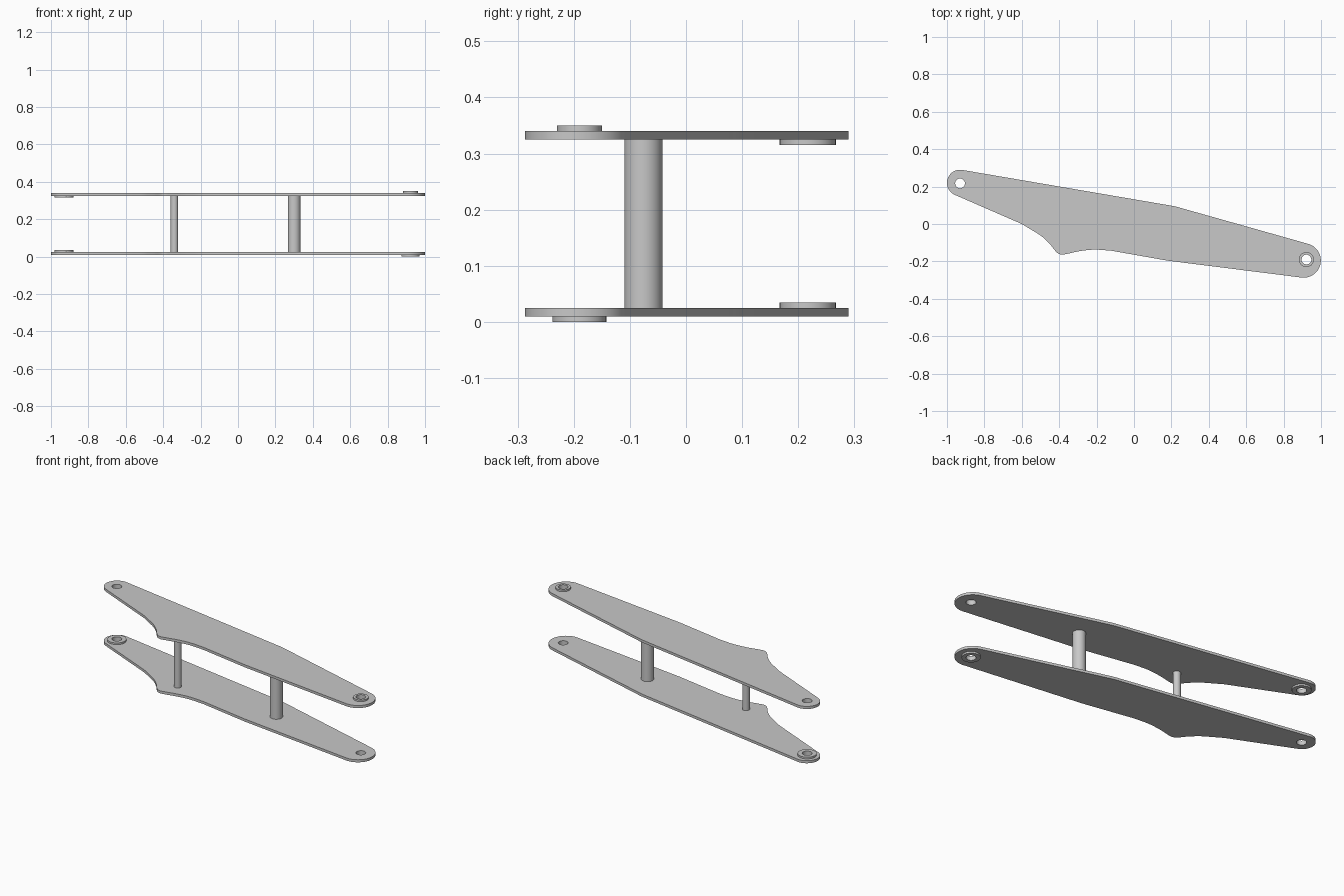
import bpy
import bmesh
from math import cos, sin, radians
from mathutils import Vector

cube = bpy.data.objects.get("Cube")
if cube:
    bpy.data.objects.remove(cube, do_unlink=True)

grey = bpy.data.materials.new("light grey metal")
grey.use_nodes = True
grey.diffuse_color = (0.58, 0.58, 0.58, 1)
grey.node_tree.nodes["Principled BSDF"].inputs["Base Color"].default_value = (0.58, 0.58, 0.58, 1)

LEFT_PIVOT = (-0.93, 0.217)
RIGHT_PIVOT = (0.922, -0.19)
HOLE = 0.026
THICK = 0.015


def arc(center, radius, start, end, steps=24):
    angles = [radians(start + (end - start) * i / steps) for i in range(steps + 1)]
    return [(center[0] + radius * cos(a), center[1] + radius * sin(a)) for a in angles]


def circle(center, radius):
    return arc(center, radius, 0, 360, 48)[:-1]


def smooth_path(points, steps=5):
    """Catmull-Rom curve through the points."""
    p = [Vector(q) for q in points]
    p = [p[0] * 2 - p[1]] + p + [p[-1] * 2 - p[-2]]
    path = []
    for a, b, c, d in zip(p, p[1:], p[2:], p[3:]):
        for i in range(steps):
            t = i / steps
            path.append(b + (c - a) * t / 2 + (a * 2 - b * 5 + c * 4 - d) * t * t / 2
                        + (b * 3 - a - c * 3 + d) * t ** 3 / 2)
    return path + [p[-2]]


def slab(name, loops, bottom, top):
    """Solid from flat outlines; inner loops become holes."""
    curve = bpy.data.curves.new(name, "CURVE")
    curve.dimensions = "2D"
    curve.fill_mode = "BOTH"
    curve.extrude = (top - bottom) / 2
    for loop in loops:
        spline = curve.splines.new("POLY")
        spline.points.add(len(loop) - 1)
        for point, q in zip(spline.points, loop):
            point.co = (q[0], q[1], 0, 1)
        spline.use_cyclic_u = True
    temp = bpy.data.objects.new(name + " outline", curve)
    bpy.context.collection.objects.link(temp)
    graph = bpy.context.evaluated_depsgraph_get()
    mesh = bpy.data.meshes.new_from_object(temp.evaluated_get(graph))
    bpy.data.objects.remove(temp, do_unlink=True)
    bpy.data.curves.remove(curve)

    bm = bmesh.new()
    bm.from_mesh(mesh)
    bmesh.ops.remove_doubles(bm, verts=bm.verts, dist=0.0001)
    bmesh.ops.translate(bm, verts=bm.verts, vec=(0, 0, (top + bottom) / 2))
    bmesh.ops.recalc_face_normals(bm, faces=bm.faces)
    bm.to_mesh(mesh)
    bm.free()

    mesh.materials.clear()
    mesh.materials.append(grey)
    obj = bpy.data.objects.new(name, mesh)
    bpy.context.collection.objects.link(obj)
    bpy.ops.object.select_all(action="DESELECT")
    obj.select_set(True)
    bpy.context.view_layer.objects.active = obj
    bpy.ops.object.shade_smooth_by_angle(angle=radians(30))
    return obj


# Arm outline: rounded ends joined by straight edges and a curved notch
notch = smooth_path([(-0.6, 0), (-0.55, -0.03), (-0.495, -0.065), (-0.45, -0.107),
                     (-0.415, -0.15), (-0.39, -0.163), (-0.36, -0.16), (-0.29, -0.145),
                     (-0.21, -0.137), (-0.12, -0.143)])
outline = (arc((-0.93, 0.22), 0.07, 80, 247) + notch + [(0.18, -0.196)]
           + arc((0.907, -0.195), 0.092, -97, 74)
           + smooth_path([(0.26, 0.083), (0.22, 0.094), (0.17, 0.103)]))

# Two matching side plates
LOWER, UPPER = 0.01, 0.325
for name, z in (("lower_plate", LOWER), ("upper_plate", UPPER)):
    slab(name, [outline, circle(LEFT_PIVOT, HOLE), circle(RIGHT_PIVOT, HOLE)], z, z + THICK)

# Spacer rings: inside the plates on one end, outside on the other
for name, center, radius, z in (
        ("lower_inner_ring", LEFT_PIVOT, 0.05, LOWER + THICK),
        ("upper_inner_ring", LEFT_PIVOT, 0.05, UPPER - 0.01),
        ("lower_outer_ring", RIGHT_PIVOT, 0.048, LOWER - 0.01),
        ("upper_outer_ring", RIGHT_PIVOT, 0.04, UPPER + THICK)):
    slab(name, [circle(center, radius), circle(center, HOLE)], z, z + 0.01)

# Cross rods between the plates
for name, center, radius in (("thin_rod", (-0.34, -0.066), 0.02),
                             ("thick_rod", (0.30, -0.076), 0.034)):
    slab(name, [circle(center, radius)], LOWER + THICK, UPPER)
